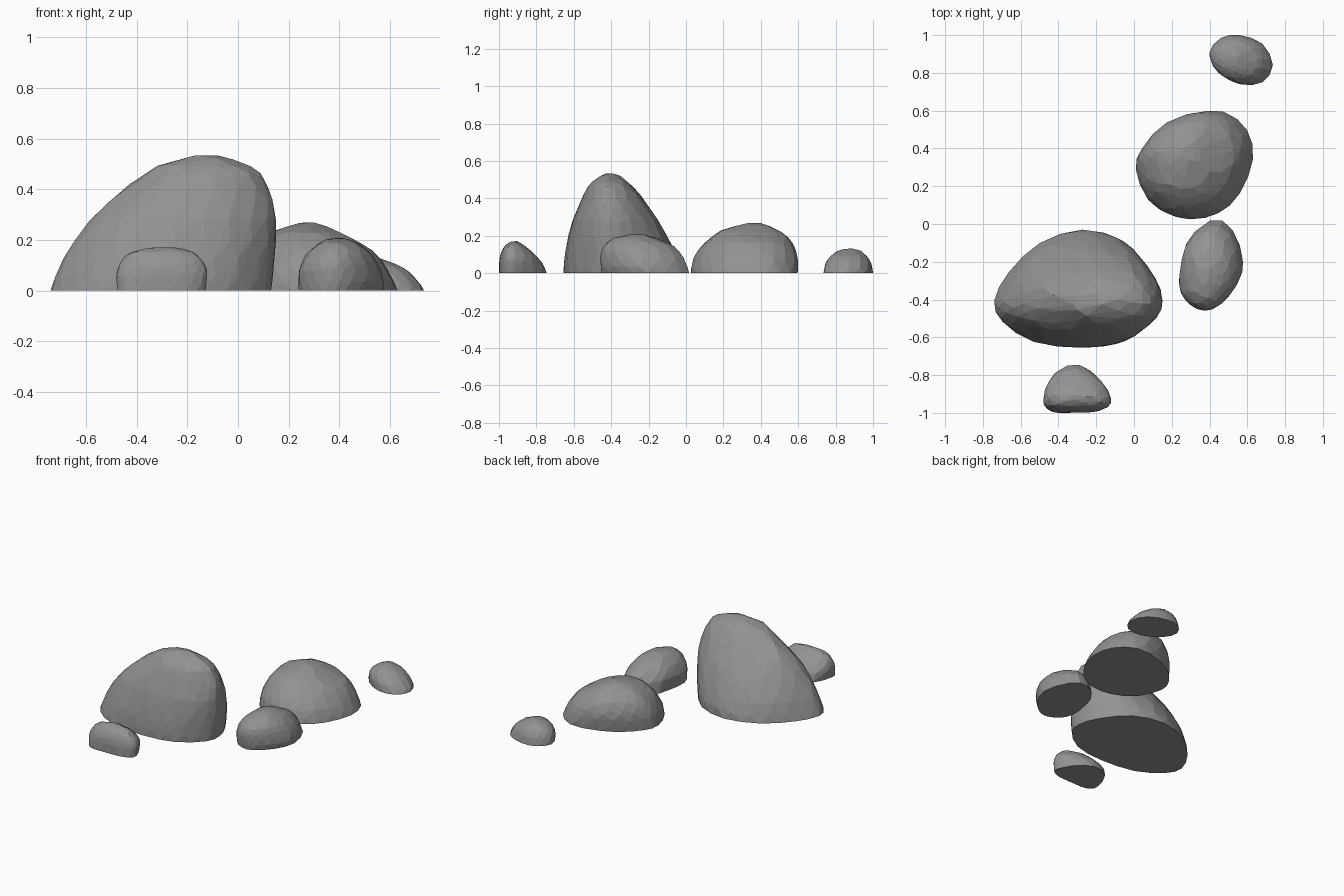
import bpy, bmesh, random
from mathutils import Vector

if "Cube" in bpy.data.objects:
    bpy.data.objects.remove(bpy.data.objects["Cube"])

random.seed(4)
stone = bpy.data.materials.new("stone_grey")
stone.diffuse_color = (0.29, 0.29, 0.29, 1)
stone.use_nodes = True
stone.node_tree.nodes["Principled BSDF"].inputs["Base Color"].default_value = stone.diffuse_color


def curve(a, b, c, d, f):
    """Smooth curve from b (f=0) to c (f=1)."""
    return 0.5 * (2 * b + (c - a) * f + (2 * a - 5 * b + 4 * c - d) * f ** 2
                  + (3 * b - a - 3 * c + d) * f ** 3)


def around(pts, t):
    """Point on the closed smooth outline, t in 0..1."""
    n = len(pts)
    u = (t % 1.0) * n
    i = int(u)
    return curve(*(Vector(pts[(i + k) % n]) for k in (-1, 0, 1, 2)), u - i)


def refine(levels):
    """Insert a smooth in-between level after each level."""
    lv = [Vector(l) for l in levels]
    out = [lv[0]]
    for i in range(len(lv) - 1):
        a, d = lv[max(i - 1, 0)], lv[min(i + 2, len(lv) - 1)]
        out += [curve(a, lv[i], lv[i + 1], d, 0.5), lv[i + 1]]
    return out


def rock(name, sides, outline, levels):
    """Faceted stone: footprint refitted to (z, x0, x1, y0, y1) at each level, then hulled."""
    bm = bmesh.new()
    base_w, top = levels[0][2] - levels[0][1], levels[-1][0]
    for k, (z, x0, x1, y0, y1) in enumerate(refine(levels)):
        n = max(5, round(sides * ((x1 - x0) / base_w) ** 0.6))
        ring = [around(outline, (i + 0.5 * (k % 2)) / n) for i in range(n)]
        xs, ys = [p.x for p in ring], [p.y for p in ring]
        for p in ring:
            q = Vector(((p.x - min(xs)) / (max(xs) - min(xs)) - 0.5,
                        (p.y - min(ys)) / (max(ys) - min(ys)) - 0.5))
            # rounder towards the top, with a little unevenness
            q = q.lerp(q.normalized() * 0.5, 0.75 * z / top)
            dz = random.uniform(-0.02, 0.02) * top if 0 < z < top else 0
            bm.verts.new(((x0 + x1) / 2 + q.x * (x1 - x0),
                          (y0 + y1) / 2 + q.y * (y1 - y0), z + dz))
    bmesh.ops.convex_hull(bm, input=bm.verts)
    loose = [v for v in bm.verts if not v.link_faces]
    bmesh.ops.delete(bm, geom=loose, context='VERTS')
    bmesh.ops.recalc_face_normals(bm, faces=bm.faces)
    me = bpy.data.meshes.new(name)
    bm.to_mesh(me)
    bm.free()
    me.materials.append(stone)
    bpy.context.collection.objects.link(bpy.data.objects.new(name, me))


# Large boulder, front left
rock("large_boulder", 24,
     [(-.735, -.40), (-.655, -.25), (-.49, -.10), (-.26, -.03), (-.04, -.09), (.10, -.25),
      (.15, -.385), (.125, -.49), (-.03, -.61), (-.26, -.645), (-.52, -.615), (-.69, -.51)],
     [(0, -.74, .13, -.655, -.03), (.12, -.69, .145, -.645, -.06),
      (.28, -.59, .152, -.605, -.15), (.41, -.44, .12, -.55, -.24),
      (.485, -.32, .05, -.505, -.31), (.525, -.19, -.08, -.43, -.38)])

# Medium boulder, back right
rock("medium_boulder", 22,
     [(.01, .29), (.05, .41), (.20, .54), (.44, .60), (.59, .51), (.63, .345),
      (.55, .15), (.42, .05), (.25, .035), (.085, .12)],
     [(0, .01, .63, .025, .597), (.08, .02, .595, .04, .6),
      (.16, .055, .53, .10, .57), (.225, .12, .42, .185, .51),
      (.265, .24, .30, .32, .40)])

# Small stone, right
rock("right_stone", 18,
     [(.24, -.33), (.255, -.195), (.30, -.07), (.43, .02), (.53, -.05), (.577, -.21),
      (.53, -.335), (.44, -.43), (.365, -.452), (.285, -.415)],
     [(0, .24, .577, -.45, .018), (.08, .238, .565, -.46, -.01),
      (.14, .265, .53, -.445, -.06), (.185, .31, .475, -.39, -.15),
      (.205, .37, .42, -.31, -.23)])

# Small stone, front
rock("front_stone", 18,
     [(-.48, -.915), (-.43, -.79), (-.31, -.735), (-.20, -.785), (-.127, -.885),
      (-.118, -.945), (-.19, -.98), (-.32, -.985), (-.42, -.985), (-.47, -.96)],
     [(0, -.475, -.13, -1, -.745), (.06, -.485, -.115, -1, -.77),
      (.11, -.47, -.127, -.99, -.82), (.15, -.43, -.17, -.965, -.87),
      (.168, -.34, -.25, -.93, -.90)])

# Small stone, far back
rock("back_stone", 16,
     [(.40, .91), (.46, .985), (.56, 1.0), (.68, .955), (.735, .845), (.68, .755),
      (.56, .745), (.44, .815)],
     [(0, .40, .735, .735, 1), (.05, .405, .70, .745, .992),
      (.09, .43, .655, .77, .968), (.118, .48, .59, .81, .935),
      (.13, .52, .55, .86, .90)])
